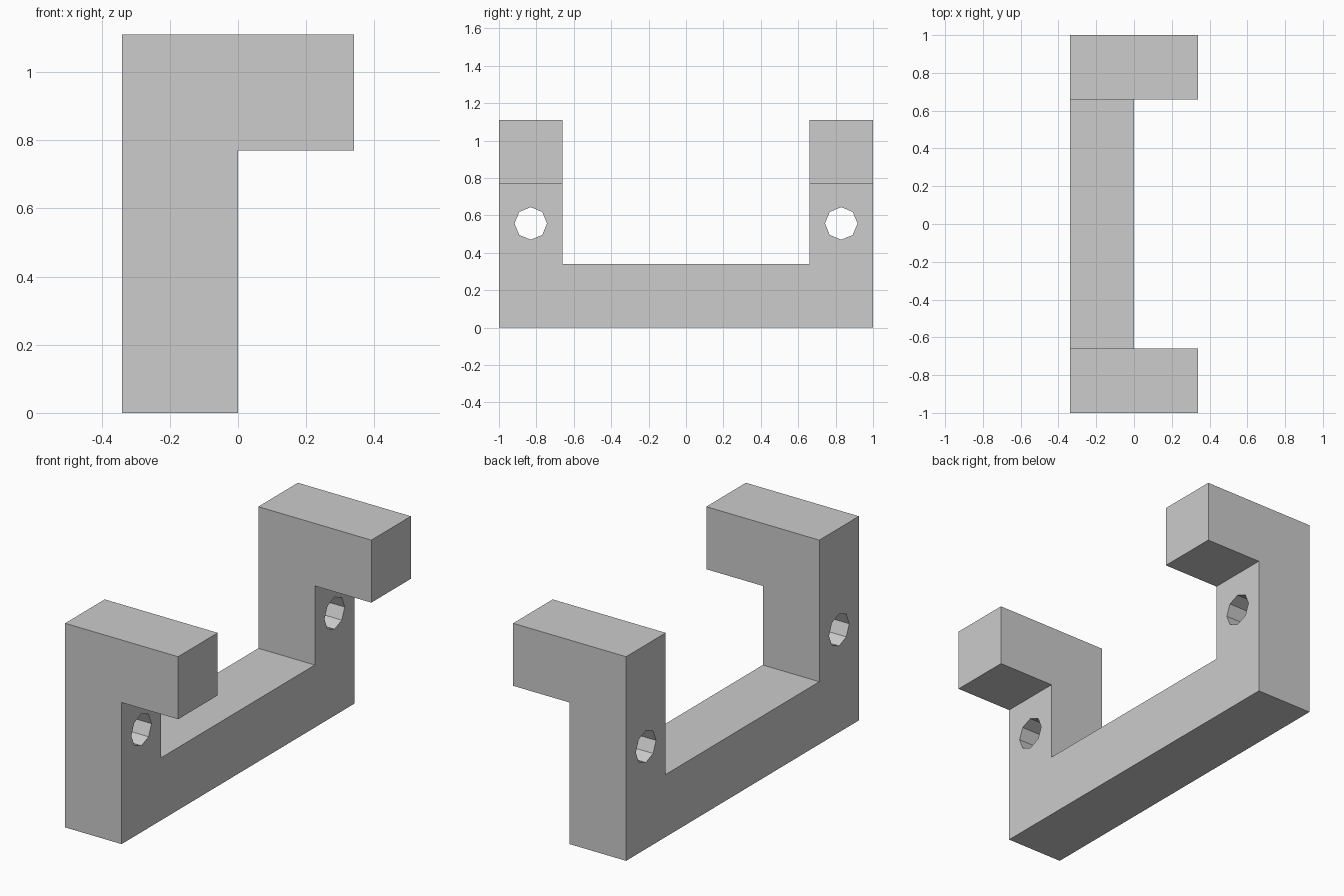
import bpy, bmesh, math
from mathutils import Vector

cube = bpy.data.objects.get("Cube")
if cube:
    bpy.data.objects.remove(cube, do_unlink=True)

HALF_X, HALF_Y, HEIGHT = 0.34, 1.0, 1.11
POST_Y = 0.66            # inner face of each post
RAIL_TOP = 0.34
ARM_BOTTOM = 0.77
HOLE_Y, HOLE_Z, HOLE_R = 0.83, 0.557, 0.087

grey = bpy.data.materials.new("light_grey")
grey.use_nodes = True
colour = (0.604, 0.604, 0.604, 1)
grey.diffuse_color = colour
grey.node_tree.nodes["Principled BSDF"].inputs["Base Color"].default_value = colour


def new_object(name, bm):
    bmesh.ops.recalc_face_normals(bm, faces=bm.faces)
    mesh = bpy.data.meshes.new(name)
    bm.to_mesh(mesh)
    bm.free()
    mesh.materials.append(grey)
    obj = bpy.data.objects.new(name, mesh)
    bpy.context.collection.objects.link(obj)
    return obj


def prism(name, points, depth):
    """Extrude a closed outline along a vector."""
    bm = bmesh.new()
    face = bm.faces.new([bm.verts.new(p) for p in points])
    result = bmesh.ops.extrude_face_region(bm, geom=[face], use_keep_orig=True)
    verts = [g for g in result["geom"] if isinstance(g, bmesh.types.BMVert)]
    bmesh.ops.translate(bm, verts=verts, vec=Vector(depth))
    return new_object(name, bm)


def boolean(target, other, operation):
    mod = target.modifiers.new(operation.lower(), 'BOOLEAN')
    mod.operation = operation
    mod.solver = 'EXACT'
    mod.object = other
    bpy.context.view_layer.objects.active = target
    bpy.ops.object.modifier_apply(modifier=mod.name)
    bpy.data.objects.remove(other, do_unlink=True)


# U-shaped frame: bottom rail with two upright posts
right_half = [(HALF_Y, 0), (HALF_Y, HEIGHT), (POST_Y, HEIGHT), (POST_Y, RAIL_TOP)]
outline = right_half + [(-y, z) for y, z in reversed(right_half)]
frame = prism("bracket_frame", [(-HALF_X, y, z) for y, z in outline], (HALF_X, 0, 0))

for side in (-1, 1):
    # Eight-sided screw hole through the post
    ring = [(-HALF_X - 0.1,
             side * HOLE_Y + HOLE_R * math.cos(i * math.tau / 8),
             HOLE_Z + HOLE_R * math.sin(i * math.tau / 8)) for i in range(8)]
    cutter = prism("hole_cutter", ring, (HALF_X + 0.2, 0, 0))
    cutter.hide_render = True
    boolean(frame, cutter, 'DIFFERENCE')

    # Arm reaching forward from the top of the post
    y0 = side * POST_Y
    arm = prism("arm", [(-HALF_X, y0, ARM_BOTTOM), (HALF_X, y0, ARM_BOTTOM),
                        (HALF_X, y0, HEIGHT), (-HALF_X, y0, HEIGHT)],
                (0, side * (HALF_Y - POST_Y), 0))
    boolean(frame, arm, 'UNION')
